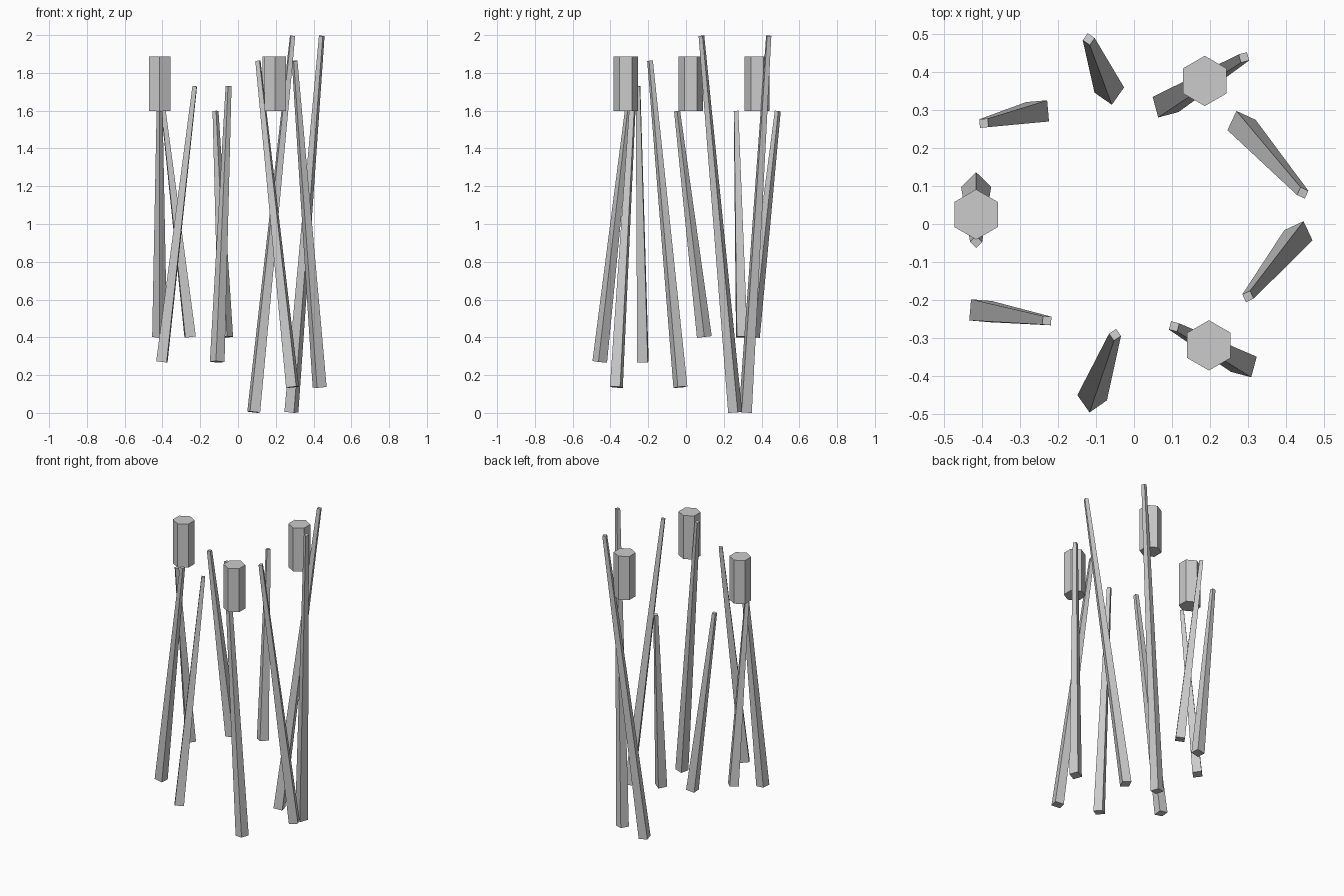
import bpy, math
from mathutils import Vector, Matrix

if "Cube" in bpy.data.objects:
    bpy.data.objects.remove(bpy.data.objects["Cube"])

CENTRE = Vector((-0.015, 0.025))

# Pole: middle x, y; length; lean direction in degrees (ring of nine, 40 degrees apart)
POLES = [
    (-0.415, 0.025, 1.205, -90),
    (-0.316, -0.241, 1.47, -8.5),
    (-0.080, -0.374, 1.47, 70),
    (0.197, -0.319, 1.74, 151.5),
    (0.366, -0.110, 1.74, 230.5),
    (0.363, 0.171, 2.006, 312),
    (0.186, 0.376, 2.006, 31),
    (-0.092, 0.419, 1.205, 112),
    (-0.324, 0.280, 1.205, 192),
]
LEAN = 0.12


def prism(name, sides, r_bottom, r_top, depth, matrix):
    bpy.ops.mesh.primitive_cone_add(vertices=sides, radius1=r_bottom,
                                    radius2=r_top, depth=depth)
    ob = bpy.context.object
    ob.name = name
    ob.matrix_world = matrix
    return ob


for k, (x, y, length, lean_dir) in enumerate(POLES):
    # Leaning tapered square pole
    a = math.radians(lean_dir)
    axis = Vector((-math.sin(a), math.cos(a), 0))
    m = (Matrix.Translation((x, y, 1.0))
         @ Matrix.Rotation(LEAN, 4, axis)
         @ Matrix.Rotation(math.radians(40 * k), 4, 'Z'))
    prism(f"pole_{k + 1}", 4, 0.0395, 0.016, length, m)

    # Every third pole carries a hexagonal block above it
    if k % 3 == 0:
        prism(f"hex_block_{k // 3 + 1}", 6, 0.066, 0.066, 0.288,
              Matrix.Translation((x, y, 1.742)))
